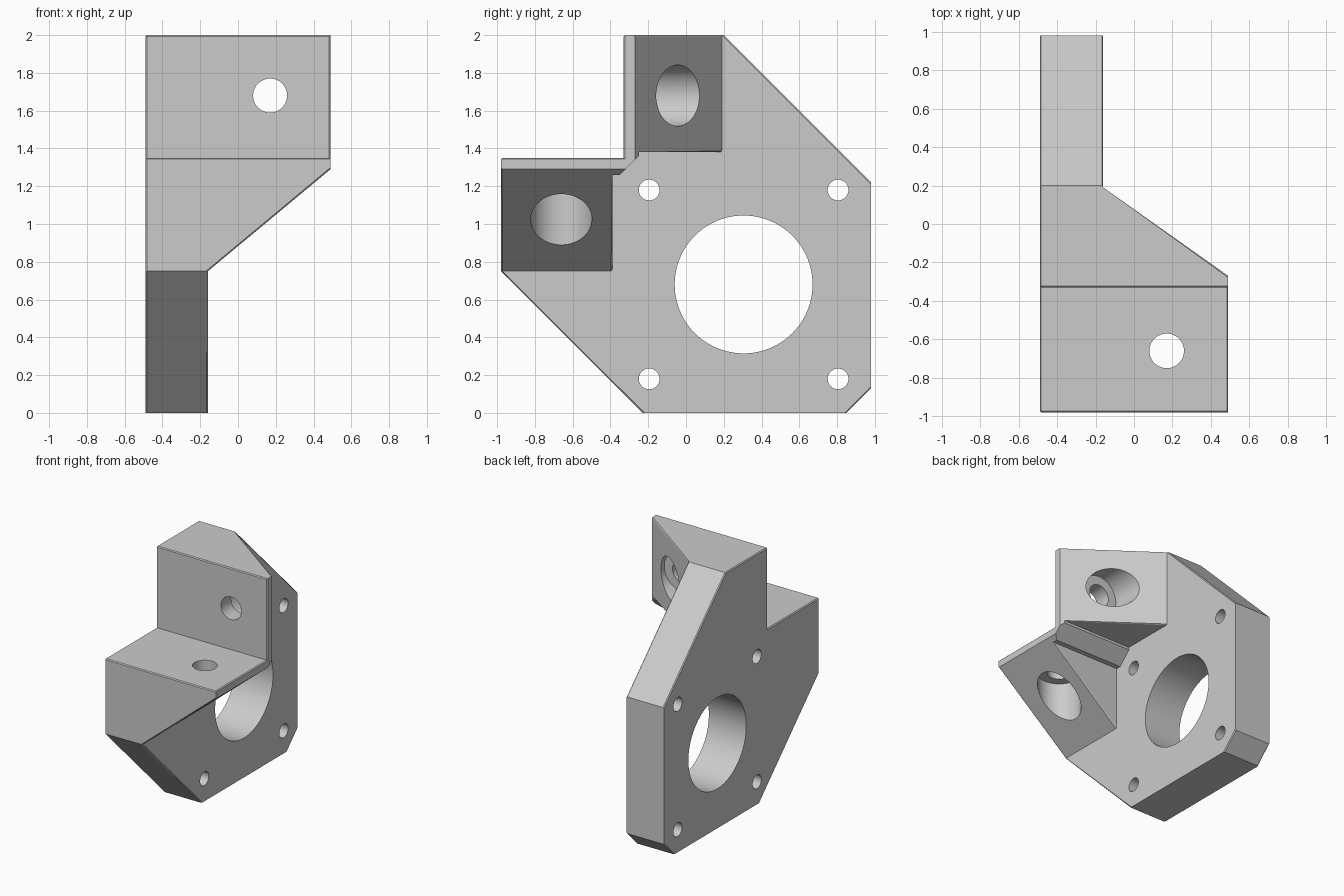
import bpy, bmesh, math

cube = bpy.data.objects.get("Cube")
if cube:
    bpy.data.objects.remove(cube, do_unlink=True)

# One grey for the whole bracket
grey = bpy.data.materials.new("light_grey")
grey.use_nodes = True
colour = (0.6, 0.6, 0.6, 1)
grey.diffuse_color = colour
grey.node_tree.nodes["Principled BSDF"].inputs["Base Color"].default_value = colour

PLACE = {
    "x": lambda a, b, t: (t, a, b),
    "y": lambda a, b, t: (a, t, b),
    "z": lambda a, b, t: (a, b, t),
}


def prism(name, axis, profile, start, end):
    """Extrude a 2D profile along an axis."""
    bm = bmesh.new()
    lower = [bm.verts.new(PLACE[axis](a, b, start)) for a, b in profile]
    upper = [bm.verts.new(PLACE[axis](a, b, end)) for a, b in profile]
    bm.faces.new(lower)
    bm.faces.new(upper)
    n = len(profile)
    for i in range(n):
        j = (i + 1) % n
        bm.faces.new((lower[i], lower[j], upper[j], upper[i]))
    bmesh.ops.recalc_face_normals(bm, faces=bm.faces[:])
    mesh = bpy.data.meshes.new(name)
    bm.to_mesh(mesh)
    bm.free()
    mesh.materials.append(grey)
    obj = bpy.data.objects.new(name, mesh)
    bpy.context.scene.collection.objects.link(obj)
    return obj


def cylinder(name, axis, centre, radius, start, end, sides=64):
    ring = [(centre[0] + radius * math.cos(math.tau * i / sides),
             centre[1] + radius * math.sin(math.tau * i / sides)) for i in range(sides)]
    return prism(name, axis, ring, start, end)


def combine(target, tool, operation):
    """Apply a boolean and discard the tool."""
    tool.hide_render = True
    mod = target.modifiers.new(operation.lower(), "BOOLEAN")
    mod.operation = operation
    mod.solver = "EXACT"
    mod.object = tool
    bpy.context.view_layer.objects.active = target
    bpy.ops.object.modifier_apply(modifier=mod.name)
    bpy.data.objects.remove(tool, do_unlink=True)


# Motor plate with notched, clipped outline
bracket = prism("mounting_bracket", "x", [
    (-0.98, 1.35), (-0.33, 1.35), (-0.33, 2), (0.2, 2), (0.98, 1.22),
    (0.98, 0.13), (0.85, 0), (-0.23, 0), (-0.98, 0.75)], -0.49, -0.16)

# Two flange arms joined by a chamfered corner web
arms = prism("flange_arms", "x", [
    (-0.98, 1.35), (-0.33, 1.35), (-0.33, 2), (0.19, 2), (0.19, 1.38),
    (-0.25, 1.38), (-0.25, 1.36), (-0.35, 1.26), (-0.39, 1.26),
    (-0.39, 0.75), (-0.98, 0.75)], -0.3, 0.49)

# Slope the underside and the back of the arms
combine(arms, prism("under_cutter", "y", [
    (-0.16, 0.75), (0.49, 1.29), (0.6, 1.381), (0.6, 0.5), (-0.16, 0.5)],
    -1.2, 0.5), "DIFFERENCE")
combine(arms, prism("back_cutter", "z", [
    (-0.16, 0.19), (0.49, -0.27), (0.6, -0.348), (0.6, 0.5), (-0.16, 0.5)],
    1, 2.2), "DIFFERENCE")
combine(bracket, arms, "UNION")

# Fine chamfer on the long square edges, leaving the base and rear edges sharp
bm = bmesh.new()
bm.from_mesh(bracket.data)
bmesh.ops.remove_doubles(bm, verts=bm.verts[:], dist=0.0005)
bmesh.ops.dissolve_limit(bm, angle_limit=0.01, verts=bm.verts[:], edges=bm.edges[:])
square_edges = [
    e for e in bm.edges
    if e.is_manifold and e.is_convex
    and e.calc_face_angle(0) > math.radians(65) and e.calc_length() > 0.1
    and not all(v.co.z < 0.01 for v in e.verts)
    and not all(v.co.y > 0.97 for v in e.verts)]
bmesh.ops.bevel(bm, geom=square_edges, offset=0.012, offset_type="OFFSET",
                segments=1, affect="EDGES", clamp_overlap=True)
bm.to_mesh(bracket.data)
bm.free()

# Large bore and four screw holes through the plate
combine(bracket, cylinder("bore", "x", (0.305, 0.68), 0.365, -0.7, 0.2, 96), "DIFFERENCE")
for y in (-0.195, 0.805):
    for z in (0.18, 1.18):
        combine(bracket, cylinder("screw_hole", "x", (y, z), 0.055, -0.7, 0.1, 32), "DIFFERENCE")

# Bolt holes with counterbores in both flanges
flange_cuts = [
    ("z", (0.17, -0.66), 0.09, 0.6, 1.5),
    ("z", (0.17, -0.66), 0.162, 0.5, 1.22),
    ("y", (0.17, 1.68), 0.09, -0.5, 0.4),
    ("y", (0.17, 1.68), 0.162, -0.2, 0.5),
]
for axis, centre, radius, start, end in flange_cuts:
    combine(bracket, cylinder("flange_hole", axis, centre, radius, start, end), "DIFFERENCE")

# Smooth bores, crisp edges
bpy.ops.object.select_all(action="DESELECT")
bracket.select_set(True)
bpy.context.view_layer.objects.active = bracket
bpy.ops.object.shade_smooth_by_angle(angle=math.radians(25))
